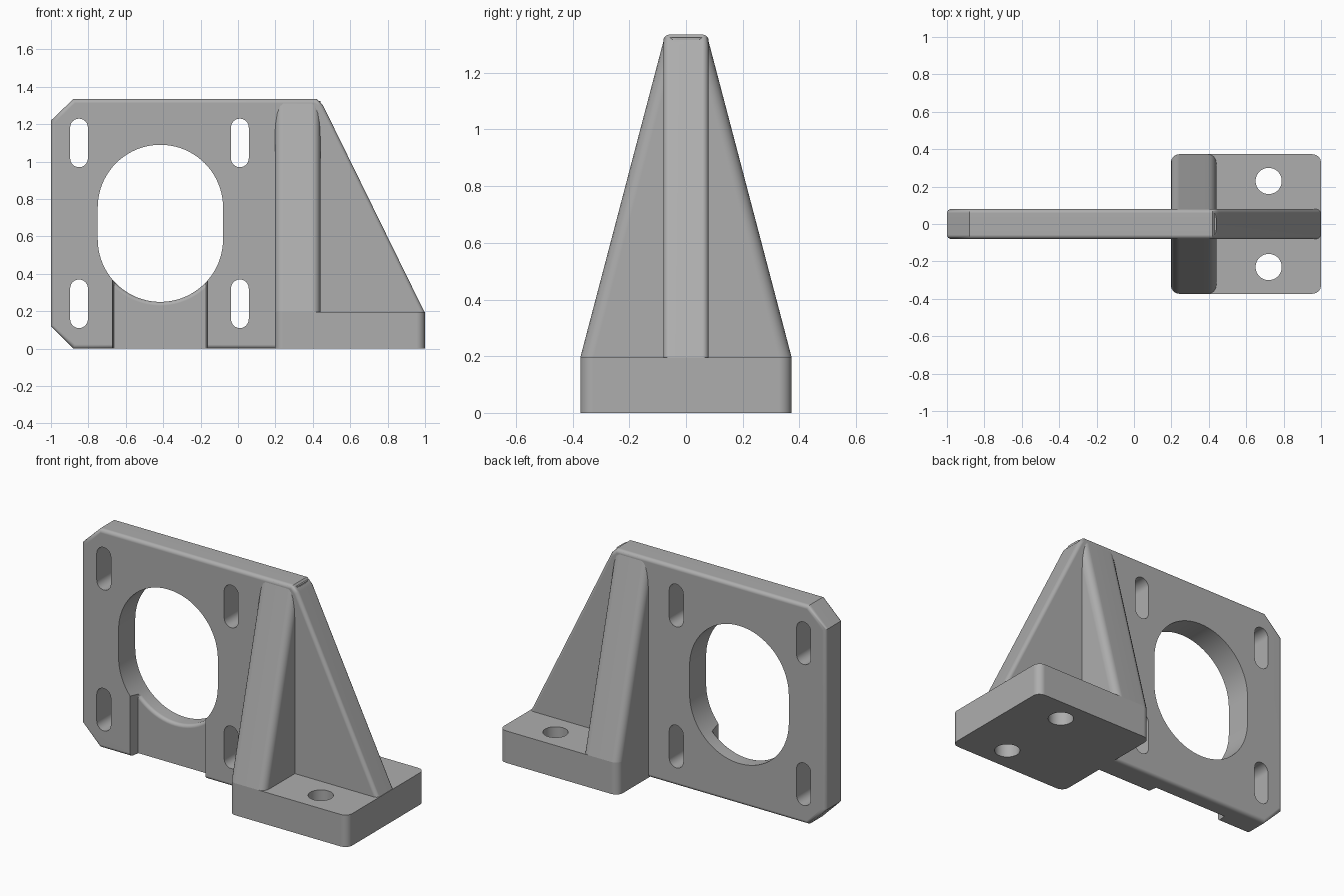
import bpy, bmesh, math
from mathutils import Vector

cube = bpy.data.objects.get("Cube")
if cube:
    bpy.data.objects.remove(cube, do_unlink=True)

grey = bpy.data.materials.new("satin grey")
grey.use_nodes = True
COLOUR = (0.42, 0.42, 0.42, 1)
grey.diffuse_color = COLOUR
grey.node_tree.nodes["Principled BSDF"].inputs["Base Color"].default_value = COLOUR

HALF = 0.08          # half thickness of the plate
FLOOR = -0.015       # y of the channel floor
HEIGHT = 1.335
BASE_TOP = 0.195
HALF_DEPTH = 0.373


def prism(name, outline, axis, low, high, radius=0, rule=None):
    """Extrude a 2D outline along an axis, then round the edges that match a rule."""
    def place(p, d):
        return {"x": (d, *p), "y": (p[0], d, p[1]), "z": (*p, d)}[axis]
    bm = bmesh.new()
    face = bm.faces.new([bm.verts.new(place(p, low)) for p in outline])
    grown = bmesh.ops.extrude_face_region(bm, geom=[face])["geom"]
    shift = Vector(place((0, 0), high - low))
    bmesh.ops.translate(bm, vec=shift, verts=[v for v in grown if isinstance(v, bmesh.types.BMVert)])
    bmesh.ops.recalc_face_normals(bm, faces=bm.faces)
    if rule:
        edges = [e for e in bm.edges if rule(*(v.co for v in e.verts))]
        bmesh.ops.bevel(bm, geom=edges, offset=radius, segments=4, profile=0.5, affect="EDGES")
    mesh = bpy.data.meshes.new(name)
    bm.to_mesh(mesh)
    bm.free()
    mesh.materials.append(grey)
    obj = bpy.data.objects.new(name, mesh)
    bpy.context.collection.objects.link(obj)
    return obj


def stadium(cx, cz, radius, stretch, steps=24):
    """Upright rounded slot outline; stretch is half the straight length."""
    points = []
    for side in (1, -1):
        for i in range(steps + 1):
            a = math.pi * i / steps
            points.append((cx + side * radius * math.cos(a),
                           cz + side * (stretch + radius * math.sin(a))))
    if stretch == 0:
        points = points[:steps] + points[steps + 1:-1]
    return points


def activate(obj):
    bpy.ops.object.select_all(action="DESELECT")
    obj.select_set(True)
    bpy.context.view_layer.objects.active = obj


def cut(obj, cutter):
    activate(obj)
    mod = obj.modifiers.new("cut", "BOOLEAN")
    mod.operation = "DIFFERENCE"
    mod.solver = "EXACT"
    mod.object = cutter
    bpy.ops.object.modifier_apply(modifier=mod.name)
    bpy.data.objects.remove(cutter, do_unlink=True)


def finish(obj):
    activate(obj)
    bpy.ops.object.shade_smooth_by_angle(angle=math.radians(32))
    mod = obj.modifiers.new("even shading", "WEIGHTED_NORMAL")
    mod.keep_sharp = True


# Upright plate with its sloping gusset, rounded along both outlines
outline = [(-0.88, 0), (0.22, 0), (0.22, 0.1), (0.95, 0.1), (0.997, BASE_TOP),
           (0.455, 1.3), (0.42, HEIGHT), (-0.88, HEIGHT), (-1, 1.22), (-1, 0.12)]
plate = prism("mounting_plate", outline, "y", -HALF, HALF, 0.022,
              lambda a, b: abs(a.y - b.y) < 0.001)

# Large opening and four adjustment slots
cut(plate, prism("opening_cutter", stadium(-0.415, 0.67, 0.335, 0.085, 40), "y", -1, 1))
for x in (-0.85, 0.01):
    for z in (0.24, 1.1):
        cut(plate, prism("slot_cutter", stadium(x, z, 0.0475, 0.0825, 12), "y", -1, 1))

# Front channel below the opening, with slightly flared walls
channel = [(-0.663, FLOOR), (-0.675, -0.1), (-0.16, -0.1), (-0.172, FLOOR)]
cut(plate, prism("channel_cutter", channel, "z", -0.5, 0.45))

# Rounded rims of the channel floor
bm = bmesh.new()
bm.from_mesh(plate.data)
rims = [e for e in bm.edges
        if all(abs(v.co.y - FLOOR) < 0.001 for v in e.verts)
        and abs(e.verts[0].co.x - e.verts[1].co.x) > 0.001]
bmesh.ops.bevel(bm, geom=rims, offset=0.02, segments=3, profile=0.5, affect="EDGES")
bm.to_mesh(plate.data)
bm.free()

# Foot with rounded corners and two bolt holes
foot = prism("foot", [(0.197, -HALF_DEPTH), (1, -HALF_DEPTH), (1, HALF_DEPTH), (0.197, HALF_DEPTH)],
             "z", 0, BASE_TOP, 0.045, lambda a, b: abs(a.z - b.z) > 0.1)
for y in (-0.23, 0.23):
    cut(foot, prism("bolt_cutter", stadium(0.72, y, 0.07, 0), "z", -1, 1))

# Tapered cross rib with rounded sloping edges
rib = prism("cross_rib", [(-HALF_DEPTH, BASE_TOP), (HALF_DEPTH, BASE_TOP), (0.076, 1.325), (-0.076, 1.325)],
            "x", 0.197, 0.44, 0.045, lambda a, b: abs(a.z - b.z) > 0.1)

for part in (plate, foot, rib):
    finish(part)
